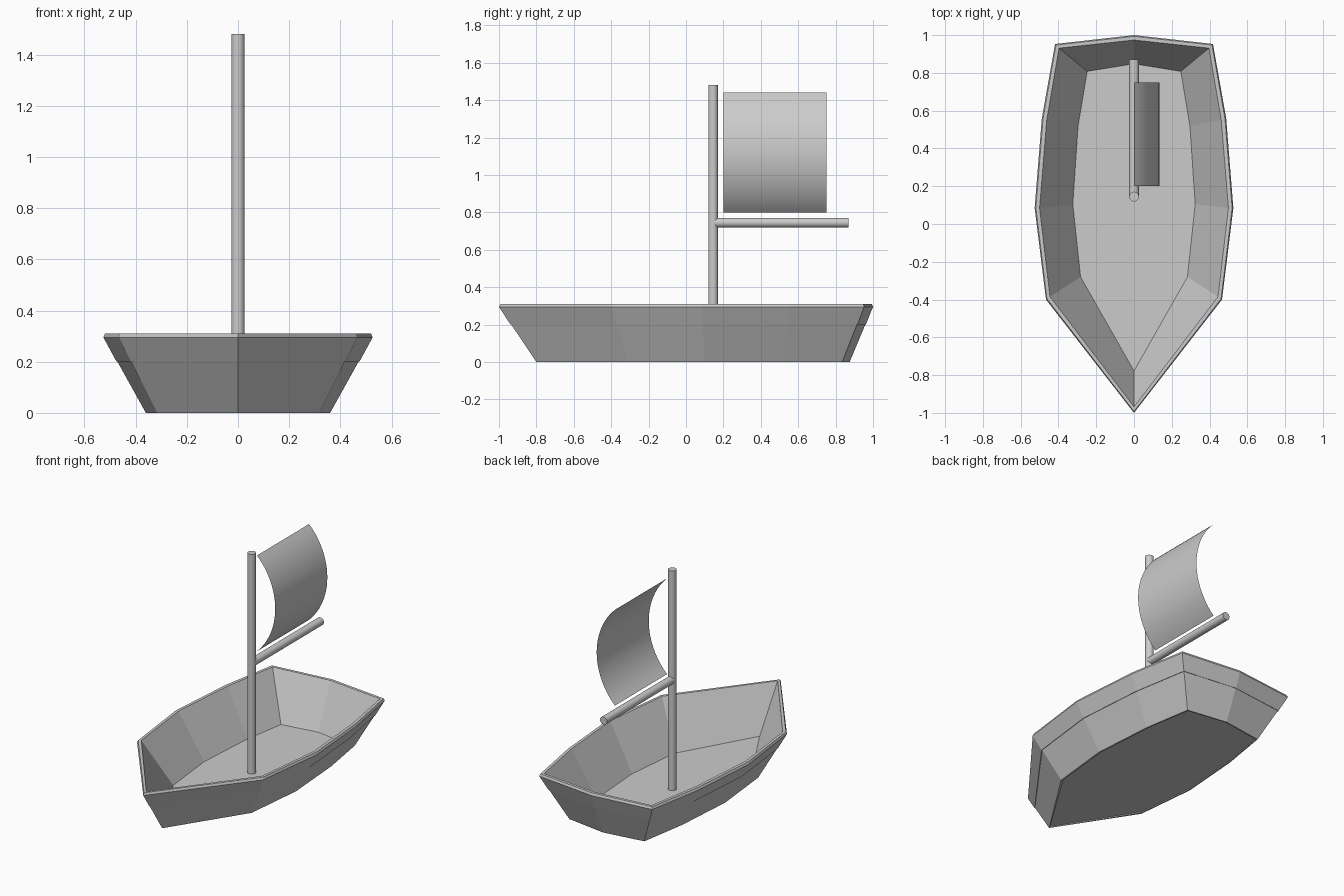
import bpy, bmesh, math
from mathutils import Vector

if "Cube" in bpy.data.objects:
    bpy.data.objects.remove(bpy.data.objects["Cube"])


def add_object(name, bm):
    bmesh.ops.recalc_face_normals(bm, faces=bm.faces)
    mesh = bpy.data.meshes.new(name)
    bm.to_mesh(mesh)
    bm.free()
    obj = bpy.data.objects.new(name, mesh)
    bpy.context.collection.objects.link(obj)
    return obj


def smooth(obj):
    bpy.ops.object.select_all(action='DESELECT')
    obj.select_set(True)
    bpy.context.view_layer.objects.active = obj
    bpy.ops.object.shade_smooth_by_angle()


# Half outlines from bow to stern (x, y), mirrored into full rings
RIM_OUT = [(0, -1), (.466, -.4), (.526, .085), (.488, .56), (.418, .953), (0, 1)]
RIM_IN = [(0, -.968), (.445, -.385), (.5, .085), (.462, .55), (.397, .931), (0, .974)]
BASE_OUT = [(0, -.8), (.318, -.308), (.36, .1), (.33, .51), (.277, .835), (0, .875)]
FLOOR_IN = [(0, -.778), (.283, -.28), (.324, .105), (.296, .52), (.248, .808), (0, .848)]


def blend(a, b, t):
    return [tuple(Vector(p).lerp(Vector(q), t)) for p, q in zip(a, b)]


def ring(bm, half, z):
    full = half + [(-x, y) for x, y in half[-2:0:-1]]
    return [bm.verts.new((x, y, z)) for x, y in full]


# Hull shell: two strakes outside, chamfered rim, inner walls and floor
bm = bmesh.new()
sections = [
    (blend(BASE_OUT, FLOOR_IN, .3), .006),
    (blend(BASE_OUT, FLOOR_IN, .3), 0),
    (BASE_OUT, 0),
    (blend(BASE_OUT, RIM_OUT, .67), .2),
    (blend(BASE_OUT, RIM_OUT, .69), .2),
    (RIM_OUT, .295),
    (blend(RIM_OUT, RIM_IN, .25), .31),
    (RIM_IN, .31),
    (FLOOR_IN, .012),
]
rings = [ring(bm, half, z) for half, z in sections]
for a, b in zip(rings, rings[1:]):
    n = len(a)
    for i in range(n):
        j = (i + 1) % n
        bm.faces.new((a[i], a[j], b[j], b[i]))
bm.faces.new(rings[0])
bm.faces.new(rings[-1])
add_object("hull", bm)


# Mast and boom: round poles
def pole(name, start, end, radius=.026):
    start, end = Vector(start), Vector(end)
    axis = end - start
    bpy.ops.mesh.primitive_cylinder_add(
        vertices=20, radius=radius, depth=axis.length, location=(start + end) / 2,
        rotation=axis.to_track_quat('Z', 'Y').to_euler())
    obj = bpy.context.object
    obj.name = name
    smooth(obj)


pole("mast", (0, .145, .01), (0, .145, 1.48))
pole("boom", (0, .145, .745), (0, .87, .745))

# Sail: thin sheet bent in a circular arc towards +x
Z0, Z1, BULGE, STEPS = .8, 1.44, .135, 24
half = (Z1 - Z0) / 2
radius = (half ** 2 + BULGE ** 2) / (2 * BULGE)
sweep = math.asin(half / radius)
bm = bmesh.new()
prev = None
for i in range(STEPS + 1):
    a = sweep * (2 * i / STEPS - 1)
    x = BULGE - radius * (1 - math.cos(a))
    z = (Z0 + Z1) / 2 + radius * math.sin(a)
    row = [bm.verts.new((x, y, z)) for y in (.2, .75)]
    if prev:
        bm.faces.new((prev[0], prev[1], row[1], row[0]))
    prev = row
smooth(add_object("sail", bm))
